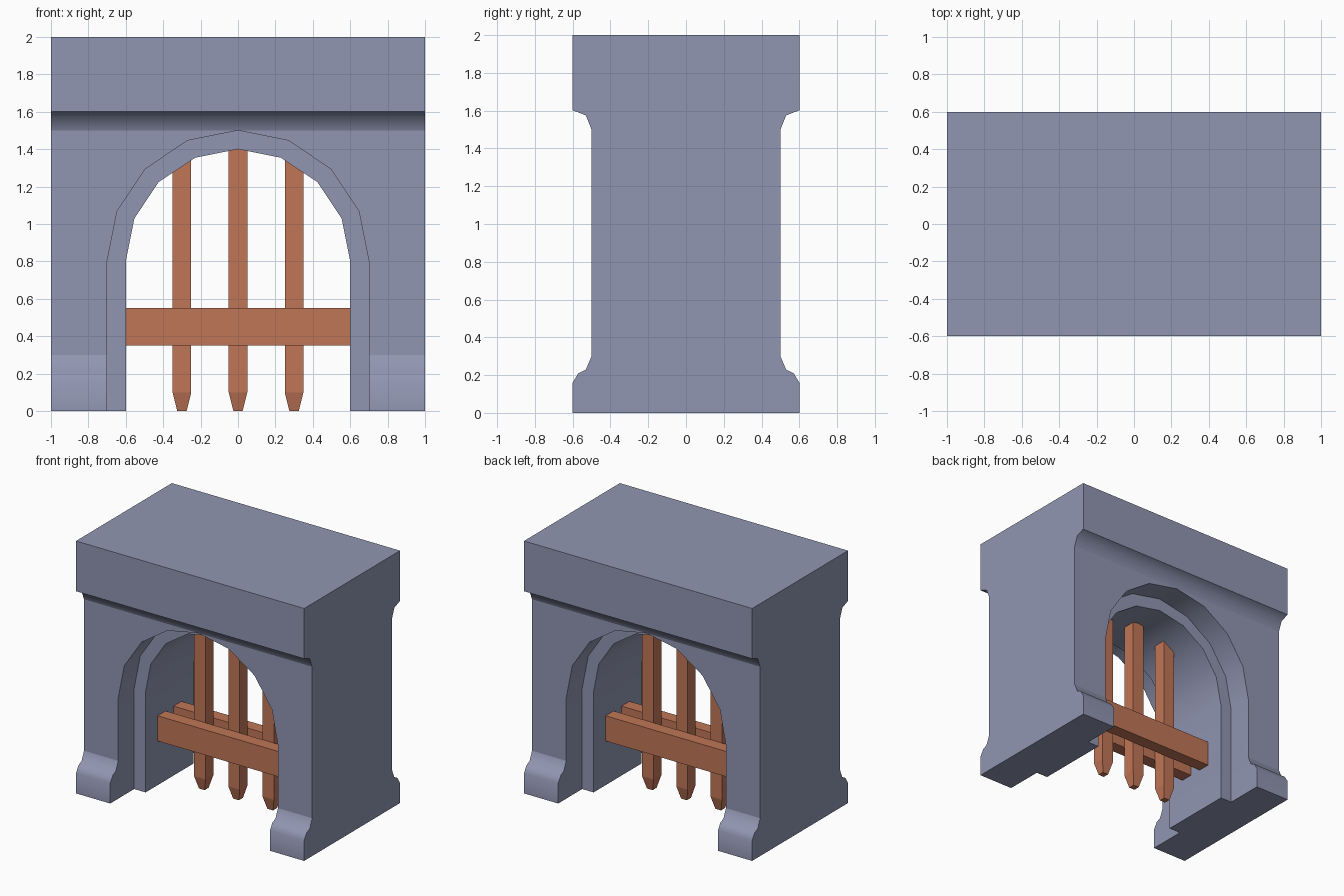
import bpy
from math import sin, cos, pi, radians

cube = bpy.data.objects.get("Cube")
if cube:
    bpy.data.objects.remove(cube, do_unlink=True)


def material(name, rgb):
    mat = bpy.data.materials.new(name)
    mat.use_nodes = True
    mat.diffuse_color = (*rgb, 1)
    mat.node_tree.nodes["Principled BSDF"].inputs["Base Color"].default_value = (*rgb, 1)
    return mat


stone = material("grey_blue_stone", (0.283, 0.305, 0.445))
wood = material("red_brown_wood", (0.53, 0.18, 0.095))


def loft(name, rings, mat):
    """Join rings of equal point count into a closed solid."""
    n = len(rings[0])
    verts = [p for ring in rings for p in ring]
    faces = [list(range(n))[::-1], list(range(len(verts) - n, len(verts)))]
    for r in range(0, len(verts) - n, n):
        for i in range(n):
            j = (i + 1) % n
            faces.append([r + i, r + j, r + n + j, r + n + i])
    mesh = bpy.data.meshes.new(name)
    mesh.from_pydata(verts, [], faces)
    mesh.materials.append(mat)
    obj = bpy.data.objects.new(name, mesh)
    bpy.context.scene.collection.objects.link(obj)
    # Face everything outwards
    import bmesh
    bm = bmesh.new()
    bm.from_mesh(mesh)
    bmesh.ops.recalc_face_normals(bm, faces=bm.faces)
    bm.to_mesh(mesh)
    bm.free()
    return obj


def square(x, y, z, half_x, half_y):
    return [(x + sx * half_x, y + sy * half_y, z)
            for sx, sy in ((-1, -1), (1, -1), (1, 1), (-1, 1))]


def box(name, x, y, z0, z1, half_x, half_y, mat):
    return loft(name, [square(x, y, z, half_x, half_y) for z in (z0, z1)], mat)


def arch_prism(name, radius, y0, y1):
    """Round-headed opening: straight jambs and an eight-sided half circle."""
    outline = [(-radius, -0.5), (radius, -0.5)]
    outline += [(radius * cos(k * pi / 8), 0.8 + radius * sin(k * pi / 8)) for k in range(9)]
    return loft(name, [[(x, y, z) for x, z in outline] for y in (y0, y1)], stone)


def cut(target, cutter):
    mod = target.modifiers.new("cut", 'BOOLEAN')
    mod.operation = 'DIFFERENCE'
    mod.solver = 'EXACT'
    mod.object = cutter
    bpy.context.view_layer.objects.active = target
    bpy.ops.object.modifier_apply(modifier=mod.name)
    bpy.data.objects.remove(cutter, do_unlink=True)


# Stone gatehouse: moulded side profile extruded across the width
half = [(0.6, 0), (0.6, 0.16), (0.57, 0.21), (0.53, 0.23), (0.5, 0.3),
        (0.5, 1.5), (0.53, 1.575), (0.6, 1.602), (0.6, 2)]
profile = half + [(-y, z) for y, z in reversed(half)]
gatehouse = loft("stone_gatehouse", [[(x, y, z) for y, z in profile] for x in (-1, 1)], stone)

# Stepped archway: wide recess on both faces, narrower passage through
cut(gatehouse, arch_prism("front_recess_cutter", 0.7, -1, -0.3))
cut(gatehouse, arch_prism("back_recess_cutter", 0.7, 0.3, 1))
cut(gatehouse, arch_prism("passage_cutter", 0.6, -1, 1))

# Chipped notch in the rear top edge, slightly oversized past the surfaces
e = 0.2
chip = loft("chip_cutter", [
    [(0.4 - 2 * e, 0.6 + e, 2), (0.4 + 2 * e, 0.6 + e, 2), (0.4, 0.4, 2)],
    [(0.4 - 2 * e, 0.6 + e, 2 + e), (0.4 + 2 * e, 0.6 + e, 2 + e), (0.4, 0.4, 2 + e)]], stone)
# Extend the lower side down to a point so the chip tapers inwards
mesh = chip.data
mesh.clear_geometry()
mesh.from_pydata([(0.4, 0.2, 2.2), (0, 0.6, 2.2), (0.8, 0.6, 2.2), (0.4, 0.6, 1.8),
                  (0, 1, 2.2), (0.8, 1, 2.2), (0.4, 1, 1.8)], [],
                 [(0, 1, 2), (0, 3, 1), (0, 2, 3), (1, 4, 5, 2), (1, 3, 6, 4),
                  (2, 5, 6, 3), (4, 6, 5)])
cut(gatehouse, chip)

# Smooth the mouldings and arch soffits only; keep walls flat
mesh = gatehouse.data
mesh.set_sharp_from_angle(angle=radians(50))
for face in mesh.polygons:
    c, n = face.center, face.normal
    moulding = abs(c.y) > 0.505 and c.z < 1.6
    soffit = abs(n.y) < 0.01 and abs(c.x) < 0.72 and 0.01 < c.z < 1.55
    face.use_smooth = moulding or soffit

# Wooden gate: pointed uprights clasped by two crossbeams
for label, x in (("right", -0.3), ("centre", 0), ("left", 0.3)):
    loft(label + "_gate_stake", [square(x, 0, 0, 0.025, 0.025),
                                 square(x, 0, 0.1, 0.05, 0.05),
                                 square(x, 0, 1.42, 0.05, 0.05)], wood)
for label, y in (("front", -0.1), ("back", 0.1)):
    box(label + "_gate_crossbeam", 0, y, 0.35, 0.55, 0.6, 0.05, wood)
